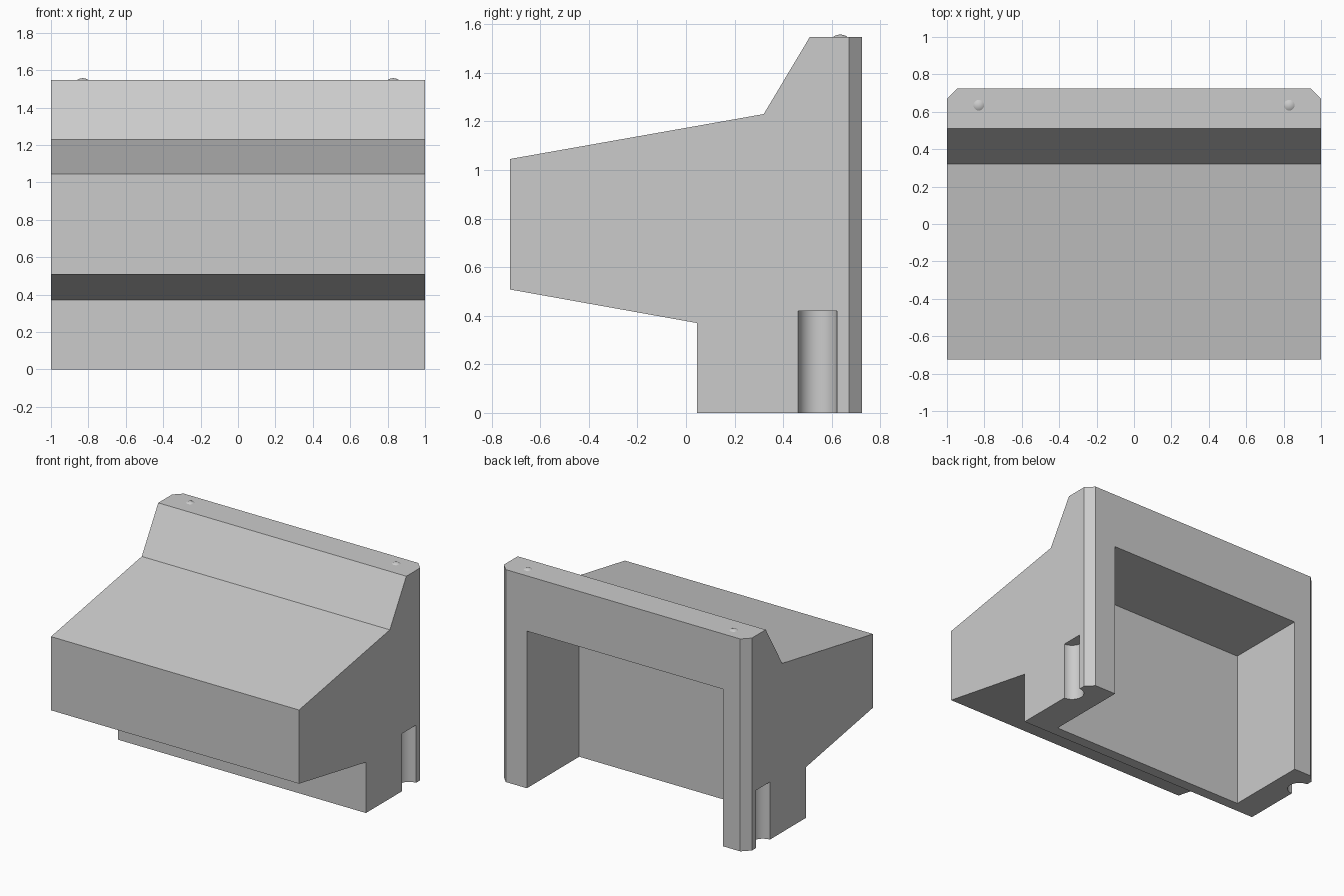
import bpy
import bmesh
from math import radians

default = bpy.data.objects.get("Cube")
if default:
    bpy.data.objects.remove(default, do_unlink=True)

# Single plain grey finish
grey = bpy.data.materials.new("plain_grey")
grey.use_nodes = True
colour = (0.6, 0.6, 0.6, 1)
grey.diffuse_color = colour
grey.node_tree.nodes["Principled BSDF"].inputs["Base Color"].default_value = colour

WIDTH, BACK, TOP = 2.0, 0.725, 1.548


def make_active(obj):
    bpy.ops.object.select_all(action="DESELECT")
    obj.select_set(True)
    bpy.context.view_layer.objects.active = obj


def cut(target, cutter):
    """Subtract the cutter from the target, then discard it."""
    cutter.hide_render = True
    mod = target.modifiers.new("cut", "BOOLEAN")
    mod.operation, mod.solver, mod.object = "DIFFERENCE", "EXACT", cutter
    make_active(target)
    bpy.ops.object.modifier_apply(modifier=mod.name)
    bpy.data.objects.remove(cutter, do_unlink=True)


# Housing: side profile (y, z) extruded across the width
profile = [(BACK, 0), (BACK, TOP), (0.51, TOP), (0.32, 1.23),
           (-BACK, 1.045), (-BACK, 0.508), (0.045, 0.37), (0.045, 0)]
bm = bmesh.new()
side = bm.faces.new([bm.verts.new((-WIDTH / 2, y, z)) for y, z in profile])
ext = bmesh.ops.extrude_face_region(bm, geom=[side])
new_verts = [g for g in ext["geom"] if isinstance(g, bmesh.types.BMVert)]
bmesh.ops.translate(bm, verts=new_verts, vec=(WIDTH, 0, 0))
bmesh.ops.recalc_face_normals(bm, faces=bm.faces)

# Chamfered upright edges at the back corners
corners = [e for e in bm.edges
           if all(v.co.y > BACK - 0.01 for v in e.verts)
           and abs(e.verts[0].co.z - e.verts[1].co.z) > 1]
bmesh.ops.bevel(bm, geom=corners, offset=0.055, segments=1, affect="EDGES")
mesh = bpy.data.meshes.new("housing")
bm.to_mesh(mesh)
bm.free()
housing = bpy.data.objects.new("housing", mesh)
bpy.context.collection.objects.link(housing)
housing.data.materials.append(grey)

# Rear cavity, open at the back and underneath
x0, x1, y0, y1, z0, z1 = -0.805, 0.775, 0.123, 1.0, -0.3, 1.145
bpy.ops.mesh.primitive_cube_add(
    size=1, location=((x0 + x1) / 2, (y0 + y1) / 2, (z0 + z1) / 2))
cavity = bpy.context.object
cavity.scale = (x1 - x0, y1 - y0, z1 - z0)
bpy.context.view_layer.update()
cut(housing, cavity)

# Half-round grooves low on both sides
for sign in (-1, 1):
    bpy.ops.mesh.primitive_cylinder_add(
        vertices=48, radius=0.08, depth=0.72, location=(sign, 0.542, 0.06))
    cut(housing, bpy.context.object)

housing.data.materials.clear()
housing.data.materials.append(grey)
make_active(housing)
bpy.ops.object.shade_smooth_by_angle(angle=radians(30))

# Small domed studs on the top ledge
for name, sign in (("left_stud", 1), ("right_stud", -1)):
    bpy.ops.mesh.primitive_uv_sphere_add(
        segments=32, ring_count=24, radius=0.05,
        location=(sign * 0.83, 0.635, TOP - 0.041))
    stud = bpy.context.object
    stud.name = name
    bm = bmesh.new()
    bm.from_mesh(stud.data)
    geom = bm.verts[:] + bm.edges[:] + bm.faces[:]
    bmesh.ops.bisect_plane(bm, geom=geom, plane_co=(0, 0, 0.035),
                           plane_no=(0, 0, 1), clear_inner=True)
    bm.to_mesh(stud.data)
    bm.free()
    stud.data.materials.append(grey)
    make_active(stud)
    bpy.ops.object.shade_smooth_by_angle(angle=radians(40))
